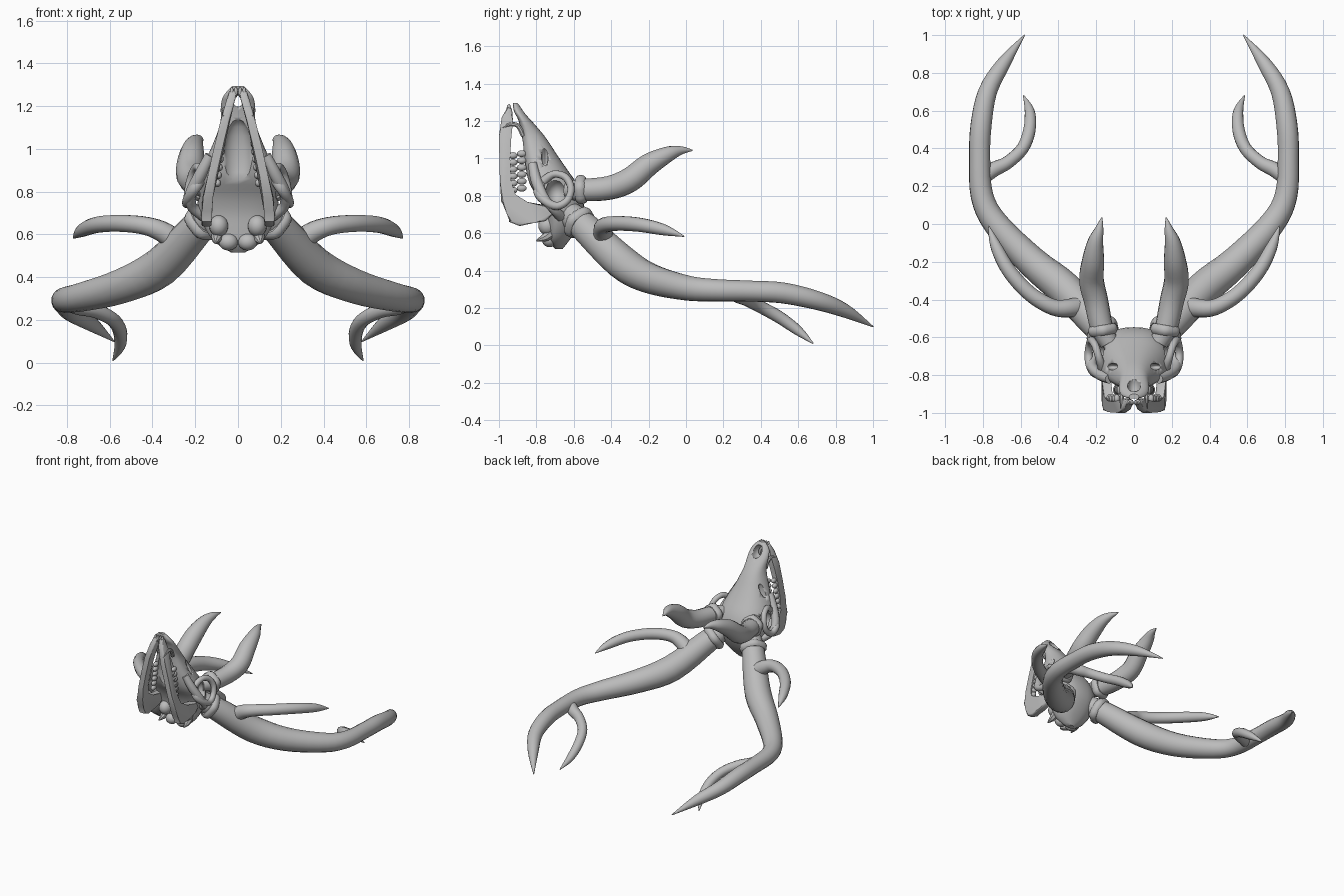
import bpy, bmesh, math
from mathutils import Vector, Matrix

if "Cube" in bpy.data.objects:
    bpy.data.objects.remove(bpy.data.objects["Cube"])

bone = bpy.data.materials.new("bone_grey")
bone.diffuse_color = (0.5, 0.5, 0.5, 1)
bone.use_nodes = True
bone.node_tree.nodes["Principled BSDF"].inputs["Base Color"].default_value = bone.diffuse_color


def spline(pts, steps):
    """Catmull-Rom interpolation of tuples of any length."""
    out = []
    for i in range(len(pts) - 1):
        a, b = pts[max(i - 1, 0)], pts[i]
        c, d = pts[i + 1], pts[min(i + 2, len(pts) - 1)]
        for s in range(steps):
            t = s / steps
            out.append([0.5 * (2 * q + (r - p) * t + (2 * p - 5 * q + 4 * r - u) * t * t
                               + (3 * q - p - 3 * r + u) * t ** 3)
                        for p, q, r, u in zip(a, b, c, d)])
    out.append(list(pts[-1]))
    return out


def finish(bm, name, mirror=True, angle=40):
    bmesh.ops.recalc_face_normals(bm, faces=bm.faces)
    me = bpy.data.meshes.new(name)
    bm.to_mesh(me)
    bm.free()
    me.materials.append(bone)
    ob = bpy.data.objects.new(name, me)
    bpy.context.collection.objects.link(ob)
    if mirror:
        m = ob.modifiers.new("mirror", 'MIRROR')
        m.use_mirror_merge = False
    bpy.ops.object.select_all(action='DESELECT')
    ob.select_set(True)
    bpy.context.view_layer.objects.active = ob
    bpy.ops.object.shade_smooth_by_angle(angle=math.radians(angle))
    return ob


def bridge(bm, rings):
    """Skin a list of vertex rings and cap both ends."""
    n = len(rings[0])
    for a, b in zip(rings, rings[1:]):
        for i in range(n):
            bm.faces.new((a[i], a[(i + 1) % n], b[(i + 1) % n], b[i]))
    bm.faces.new(rings[0])
    bm.faces.new(rings[-1])


def add_tube(bm, pts, sides=14, steps=4):
    """Tapered tube through (x, y, z, radius) points."""
    path = spline(pts, steps)
    pos = [Vector(p[:3]) for p in path]
    side, rings = Vector((0.3, 0.2, 1)), []
    for i, p in enumerate(path):
        t = (pos[min(i + 1, len(pos) - 1)] - pos[max(i - 1, 0)]).normalized()
        side = (side - t * side.dot(t)).normalized()
        up = t.cross(side)
        rings.append([bm.verts.new(pos[i] + max(p[3], 0.002) * (
            side * math.cos(2 * math.pi * k / sides) + up * math.sin(2 * math.pi * k / sides)))
            for k in range(sides)])
    bridge(bm, rings)


def tube(name, pts, sides=14, steps=4):
    bm = bmesh.new()
    add_tube(bm, pts, sides, steps)
    return finish(bm, name)


def add_ball(bm, loc, size):
    bmesh.ops.create_uvsphere(bm, u_segments=16, v_segments=10, radius=1,
                              matrix=Matrix.Translation(loc) @ Matrix.Diagonal((*size, 1)))


def torus(name, loc, axis, R, r):
    bm = bmesh.new()
    rot = Vector(axis).to_track_quat('Z', 'Y')
    rings = []
    for i in range(20):
        a = 2 * math.pi * i / 20
        ring = []
        for k in range(10):
            b = 2 * math.pi * k / 10
            # slightly knobbly rim
            d = R + r * math.cos(b) + 0.004 * math.sin(5 * a)
            ring.append(bm.verts.new(Vector(loc) + rot @ Vector(
                (d * math.cos(a), d * math.sin(a), r * 1.3 * math.sin(b)))))
        rings.append(ring)
    for a, b in zip(rings, rings[1:] + rings[:1]):
        for k in range(10):
            bm.faces.new((a[k], a[(k + 1) % 10], b[(k + 1) % 10], b[k]))
    return finish(bm, name)


# Main antler beams and tines
tube("main_antler", [(.11, -.63, .71, .065), (.19, -.54, .63, .08), (.36, -.35, .45, .092),
                     (.54, -.2, .36, .082), (.73, 0, .308, .068), (.805, .15, .295, .06),
                     (.817, .35, .29, .056), (.81, .52, .28, .056), (.775, .7, .24, .05),
                     (.69, .85, .185, .037), (.58, 1, .1, .003)], 16)
tube("front_tine", [(.26, -.43, .54, .055), (.34, -.445, .605, .05), (.43, -.44, .64, .043),
                    (.55, -.37, .652, .04), (.66, -.25, .645, .038), (.73, -.12, .618, .03),
                    (.77, -.01, .583, .003)])
tube("rear_tine", [(.81, .24, .285, .04), (.74, .29, .262, .04), (.67, .325, .245, .035),
                   (.59, .4, .205, .033), (.553, .5, .15, .033), (.553, .6, .078, .026),
                   (.585, .68, .01, .003)])
torus("main_antler_burr", (.165, -.57, .655), (.55, .6, -.55), .072, .022)

# Upper horns
tube("upper_horn", [(.13, -.63, .83, .05), (.17, -.55, .83, .06), (.2, -.41, .842, .064),
                    (.225, -.3, .885, .066), (.217, -.2, .965, .06), (.205, -.1, 1.02, .043),
                    (.185, -.03, 1.042, .024), (.17, .035, 1.043, .003)])
torus("upper_horn_burr", (.165, -.56, .83), (.15, 1, .05), .056, .022)

# Skull lofted upward: z, palate y, brow y, half width
levels = [(.515, -.7, -.66, .03), (.56, -.735, -.625, .1), (.62, -.745, -.585, .145),
          (.7, -.755, -.55, .175), (.78, -.785, -.55, .185), (.86, -.835, -.58, .18),
          (.94, -.86, -.635, .15), (1.02, -.872, -.69, .115), (1.12, -.88, -.757, .08),
          (1.2, -.895, -.825, .078), (1.25, -.92, -.865, .065), (1.295, -.925, -.9, .025)]
bm = bmesh.new()
rings = []
for z, y0, y1, w in spline(levels, 3):
    ring = []
    for k in range(28):
        a = 2 * math.pi * k / 28
        c, s = math.cos(a), math.sin(a)
        c, s = (math.copysign(abs(v) ** 0.8, v) for v in (c, s))
        taper = 1 - 0.18 * s  # narrower along the brow and nose ridge
        ring.append(bm.verts.new((w * c * taper, (y0 + y1) / 2 + (y1 - y0) / 2 * s, z)))
    rings.append(ring)
bridge(bm, rings)
skull = finish(bm, "skull", mirror=False)

# Hollows: eye sockets, face slits, palate and nose opening
bm = bmesh.new()
for sx in (-1, 1):
    add_ball(bm, (sx * .2, -.695, .82), (.085, .058, .068))
    add_ball(bm, (sx * .115, -.755, 1.01), (.04, .018, .06))
add_ball(bm, (0, -.885, .95), (.075, .065, .19))
add_ball(bm, (0, -.86, 1.235), (.035, .065, .045))
cutter = finish(bm, "hollow_cutter", mirror=False)
cutter.hide_render = True
cutter.hide_set(True)
cut = skull.modifiers.new("hollows", 'BOOLEAN')
cut.operation, cut.solver, cut.object = 'DIFFERENCE', 'EXACT', cutter

# Eye socket rims and cheek arches
tube("eye_socket_rim", [(.165, -.77, .87, .025), (.185, -.71, .915, .02), (.205, -.645, .9, .02),
                        (.225, -.615, .84, .02), (.235, -.635, .775, .02), (.24, -.69, .745, .022),
                        (.232, -.75, .77, .024), (.2, -.79, .82, .027), (.165, -.77, .87, .025)], 10)
tube("cheek_arch", [(.13, -.82, .97, .025), (.175, -.8, .88, .03), (.22, -.76, .79, .028),
                    (.215, -.71, .73, .025), (.16, -.67, .69, .03)], 10)

# Base of the skull: condyles, ear bulbs and spikes
bm = bmesh.new()
add_ball(bm, (.045, -.73, .565), (.045, .04, .04))
add_ball(bm, (.09, -.74, .64), (.045, .05, .05))
add_tube(bm, [(.09, -.7, .62, .03), (.1, -.75, .58, .024), (.105, -.8, .56, .004)], 8)
finish(bm, "skull_base")


def jaw_x(z):
    """Half spacing of the jaw branches at a height."""
    return .022 + .125 * min(1, max(0, (1.25 - z) / .5)) ** .8


# Lower jaw: side profile given thickness, branches spreading downwards
outline = [(-.952, 1.275), (-.985, 1.22), (-1, 1.12), (-.998, 1.0), (-.995, .88), (-.988, .77),
           (-.95, .71), (-.945, .66), (-.89, .638), (-.81, .655), (-.75, .665), (-.715, .7),
           (-.74, .75), (-.85, .757), (-.92, .80), (-.935, .88), (-.94, 1.0), (-.935, 1.1),
           (-.925, 1.2), (-.93, 1.265)]
bm = bmesh.new()
rings = [[bm.verts.new((jaw_x(z) + o * (.02 if z > .8 else .024), y, z)) for y, z in outline]
         for o in (-1, 1)]
bridge(bm, rings)
rim = [e for e in bm.edges if any(len(f.verts) > 4 for f in e.link_faces)]
bmesh.ops.bevel(bm, geom=rim, offset=.01, segments=2, affect='EDGES', profile=.5)
finish(bm, "lower_jaw")

# Cheek teeth, incisors and curved canine
bm = bmesh.new()
for i in range(6):
    z = .83 + i * .037
    add_ball(bm, (jaw_x(z), -.925, z), (.016, .024, .018))
    add_ball(bm, (.095 - i * .004, -.878, z + .01), (.016, .026, .018))
finish(bm, "cheek_teeth")
bm = bmesh.new()
for x in (.01, .029):
    add_ball(bm, (x, -.947, 1.265), (.009, .012, .025))
finish(bm, "incisors")
tube("canine", [(.06, -.87, 1.12, .014), (.064, -.9, 1.175, .013), (.066, -.945, 1.18, .01),
                (.068, -.995, 1.155, .002)], 8)
